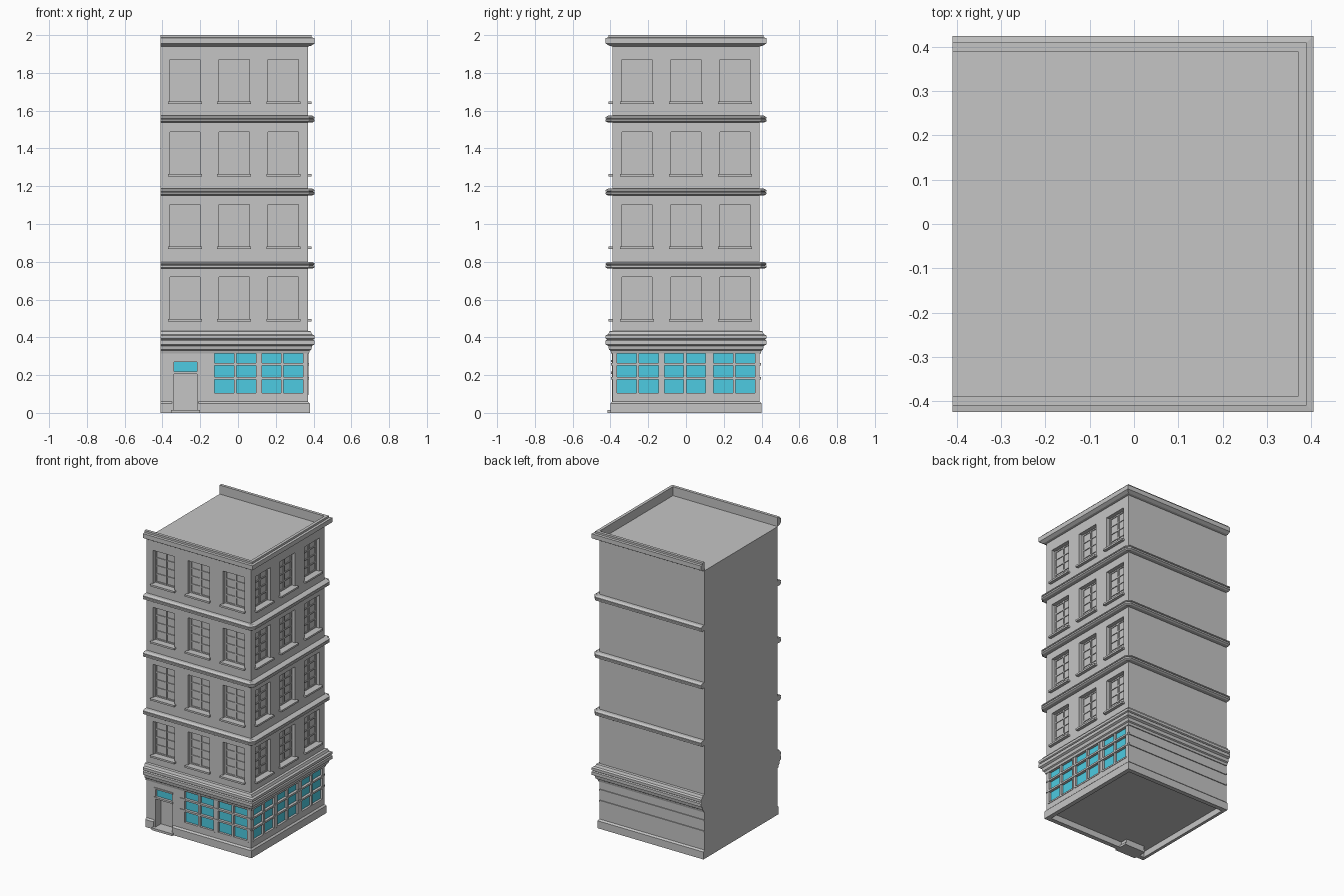
import bpy, bmesh

if "Cube" in bpy.data.objects:
    bpy.data.objects.remove(bpy.data.objects["Cube"])

# Wall planes: flat party wall on the left, decorated front, right and back
X0, X1, Y = -0.41, 0.37, 0.39
DOOR = (-0.35, -0.21)
STOREYS = [0.49 + 0.384 * i for i in range(4)]
COLUMNS = {"front": (-0.28, -0.02, 0.24), "right": (-0.26, 0, 0.26)}
SHOP = {"front": ((-0.13, 0.10), (0.12, 0.35)),
        "right": ((-0.37, -0.14), (-0.12, 0.11), (0.14, 0.37))}
BAR_SPAN = {"front": (-0.155, X1), "right": (-0.385, 0.385), "back": (X0, X1)}


def material(name, rgb):
    m = bpy.data.materials.new(name)
    m.use_nodes = True
    m.diffuse_color = (*rgb, 1)
    m.node_tree.nodes["Principled BSDF"].inputs["Base Color"].default_value = (*rgb, 1)
    return m


stone = material("grey stone", (0.56, 0.56, 0.56))
glass = material("cyan glass", (0.075, 0.6, 0.76))


def finish(name, bm, mat):
    bmesh.ops.recalc_face_normals(bm, faces=bm.faces)
    mesh = bpy.data.meshes.new(name)
    bm.to_mesh(mesh)
    bm.free()
    mesh.materials.append(mat)
    ob = bpy.data.objects.new(name, mesh)
    bpy.context.scene.collection.objects.link(ob)
    return ob


def boxes(name, items, mat=stone):
    """One object from (x0, x1, y0, y1, z0, z1) boxes."""
    bm = bmesh.new()
    for x0, x1, y0, y1, z0, z1 in items:
        for v in bmesh.ops.create_cube(bm, size=1)["verts"]:
            v.co = (x1 if v.co.x > 0 else x0, y1 if v.co.y > 0 else y0, z1 if v.co.z > 0 else z0)
    return finish(name, bm, mat)


def on(side, u0, u1, z0, z1, d0, d1):
    """Box on a wall: u along the wall, d outward from it."""
    if side == "front":
        return (u0, u1, -Y - d1, -Y - d0, z0, z1)
    if side == "back":
        return (u0, u1, Y + d0, Y + d1, z0, z1)
    return (X1 + d0, X1 + d1, u0, u1, z0, z1)


def moulding(name, profile, chamfer=0):
    """Sweep an (outward, z) profile round the front, right and back."""
    bm = bmesh.new()
    rings = []
    for d, z in profile:
        c = max(d, 0) * chamfer
        half = [(X0, -Y - d), (X1 + d - c, -Y - d), (X1 + d, -Y - d + c)]
        if not chamfer:
            half.pop()
        path = half + [(x, -y) for x, y in reversed(half)]
        rings.append([bm.verts.new((x, y, z)) for x, y in path])
    for a, b in zip(rings, rings[1:] + rings[:1]):
        for i in range(len(a) - 1):
            bm.faces.new((a[i], a[i + 1], b[i + 1], b[i]))
    for end in (0, -1):
        bm.faces.new([r[end] for r in rings])
    bmesh.ops.remove_doubles(bm, verts=bm.verts, dist=1e-5)
    return finish(name, bm, stone)


def carve(ob, cutter):
    mod = ob.modifiers.new("openings", "BOOLEAN")
    mod.operation, mod.solver, mod.object = "DIFFERENCE", "EXACT", cutter
    bpy.context.view_layer.update()
    mesh = bpy.data.meshes.new_from_object(ob.evaluated_get(bpy.context.evaluated_depsgraph_get()))
    ob.modifiers.clear()
    ob.data = mesh


# Collect the openings and the parts that fill them
openings, sills, sashes, panes, frames = [], [], [], [], []
for side in ("front", "right"):
    for u in COLUMNS[side]:
        for z in STOREYS:
            l, r, top = u - 0.08, u + 0.08, z + 0.23
            openings.append(on(side, l, r, z, top, -0.03, 0.1))
            sills.append(on(side, u - 0.09, u + 0.09, z - 0.006, z + 0.006, -0.03, 0.02))
            for c in (l + 0.005, u, r - 0.005):
                sashes.append(on(side, c - 0.005, c + 0.005, z, top, -0.032, -0.024))
            for k in range(5):
                h = z + 0.01 + 0.0535 * k
                sashes.append(on(side, l, r, h - 0.004, h + 0.004, -0.032, -0.025))
    for l, r in SHOP[side]:
        openings.append(on(side, l, r, 0.10, 0.315, -0.015, 0.1))
        panes.append(on(side, l, r, 0.10, 0.315, -0.018, -0.012))
        mid = (l + r) / 2
        for c, w in ((l, 0.006), (mid, 0.007), (r, 0.006)):
            frames.append(on(side, c - w, c + w, 0.10, 0.315, -0.02, 0.003))
        frames.append(on(side, l, r, 0.095, 0.105, -0.02, 0.003))

# Main block and plinth, with the openings cut away
walls = boxes("walls", [(X0, X1, -Y, Y, 0.04, 1.94)])
plinth = moulding("plinth", [(-0.02, 0), (0.01, 0), (0.01, 0.05), (0, 0.06), (-0.02, 0.06)])
boxes("plinth_left_side", [(X0, X0 + 0.02, -Y, Y, 0, 0.06)])
cutter = boxes("opening_cutter", openings + [(*DOOR, -0.5, -Y + 0.06, -0.1, 0.28)])
cutter.hide_render = True
carve(walls, cutter)
carve(plinth, cutter)
bpy.data.objects.remove(cutter)

boxes("window_sills", sills)
boxes("window_sashes", sashes)
boxes("shop_glass", panes, glass)
boxes("shop_frames", frames)
boxes("shop_rails", [on(s, *span, z - 0.006, z + 0.006, -0.02, 0.006)
                     for s, span in BAR_SPAN.items() for z in (0.183, 0.257)])

# Entrance
l, r = DOOR
boxes("door_step", [on("front", l - 0.005, r + 0.01, 0, 0.015, -0.07, 0.025)])
boxes("door", [on("front", l, r, 0.015, 0.21, -0.07, -0.055)])
boxes("door_frame", [on("front", l, l + 0.01, 0.015, 0.28, -0.06, 0.003),
                     on("front", r - 0.008, r, 0.015, 0.28, -0.06, 0.003),
                     on("front", l, r, 0.206, 0.218, -0.06, 0.006),
                     on("front", l, r, 0.27, 0.28, -0.06, 0.006)])
boxes("door_transom", [on("front", l, r, 0.21, 0.275, -0.02, -0.012)], glass)

# Shopfront cornice, storey bands and roof parapet
moulding("shop_cornice", [(-0.01, 0.315), (0.006, 0.315), (0.01, 0.33), (0.018, 0.335), (0.022, 0.355),
                          (0.035, 0.362), (0.035, 0.383), (0.028, 0.388), (0.035, 0.393),
                          (0.035, 0.41), (0.022, 0.416), (0.015, 0.432), (-0.01, 0.436)])
for i, z in enumerate((0.782, 1.17, 1.556)):
    moulding(f"storey_band_{i + 1}",
             [(0, z - 0.018), (0.025, z - 0.018), (0.035, z - 0.012), (0.035, z - 0.002),
              (0.026, z), (0.035, z + 0.003), (0.035, z + 0.01), (0.022, z + 0.018), (0, z + 0.018)],
             chamfer=0.8)
moulding("roof_parapet", [(0, 1.94), (0.015, 1.943), (0.035, 1.955), (0.035, 1.985),
                          (0.02, 1.987), (0.02, 2.0), (0, 2.0)])
